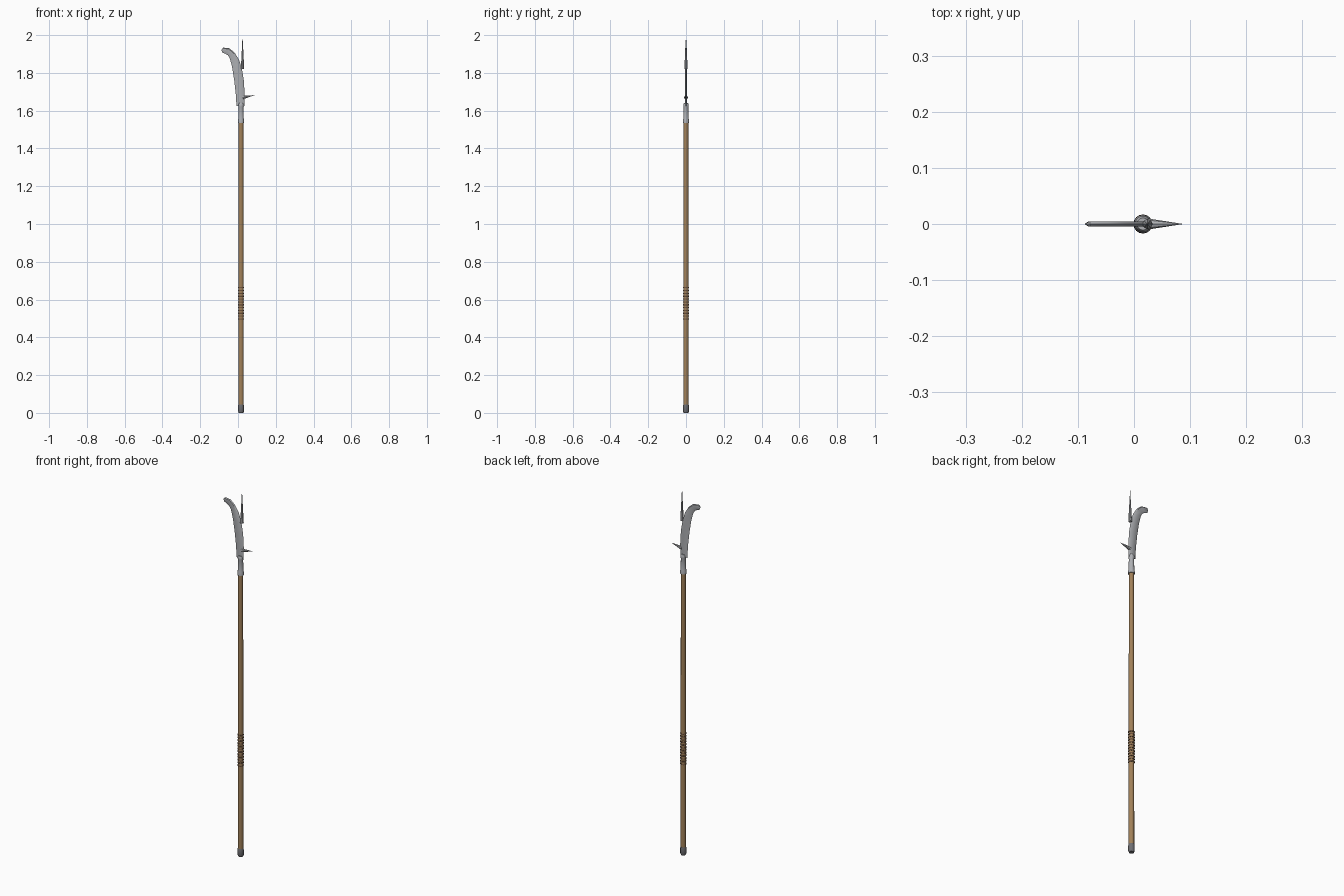
import bpy, bmesh, math
from mathutils import Vector

if "Cube" in bpy.data.objects:
    bpy.data.objects.remove(bpy.data.objects["Cube"])

CX = 0.016  # pole axis

def mat(name, c):
    m = bpy.data.materials.new(name)
    m.diffuse_color = (*c, 1)
    m.use_nodes = True
    m.node_tree.nodes["Principled BSDF"].inputs["Base Color"].default_value = m.diffuse_color
    return m

wood = mat("wood", (0.36, 0.22, 0.10))
leather = mat("leather", (0.16, 0.09, 0.05))
steel = mat("steel", (0.42, 0.43, 0.45))
iron = mat("dark_iron", (0.16, 0.16, 0.17))

def add(name, bm, m, smooth=True):
    bmesh.ops.recalc_face_normals(bm, faces=bm.faces)
    me = bpy.data.meshes.new(name)
    bm.to_mesh(me)
    bm.free()
    ob = bpy.data.objects.new(name, me)
    bpy.context.collection.objects.link(ob)
    me.materials.append(m)
    if smooth:
        bpy.ops.object.select_all(action='DESELECT')
        ob.select_set(True)
        bpy.context.view_layer.objects.active = ob
        bpy.ops.object.shade_smooth_by_angle(angle=math.radians(35))
    return ob

def lathe(name, prof, sides, m, smooth=True):
    """Stack of rings (radius, z) around the pole axis, capped at both ends."""
    bm = bmesh.new()
    rings = [[bm.verts.new((CX + r * math.cos(2 * math.pi * i / sides),
                            r * math.sin(2 * math.pi * i / sides), z))
              for i in range(sides)] for r, z in prof]
    for a, b in zip(rings, rings[1:]):
        for i in range(sides):
            j = (i + 1) % sides
            bm.faces.new((a[i], a[j], b[j], b[i]))
    bm.faces.new(rings[0][::-1])
    bm.faces.new(rings[-1])
    return add(name, bm, m, smooth)

def spike(name, base, tip, r, sides, m):
    base, tip = Vector(base), Vector(tip)
    d = tip - base
    bm = bmesh.new()
    bmesh.ops.create_cone(bm, cap_ends=True, segments=sides, radius1=r, radius2=0, depth=d.length)
    bmesh.ops.remove_doubles(bm, verts=bm.verts, dist=1e-6)
    bmesh.ops.transform(bm, verts=bm.verts, matrix=d.to_track_quat('Z', 'Y').to_matrix().to_4x4())
    bmesh.ops.translate(bm, verts=bm.verts, vec=(base + tip) / 2)
    return add(name, bm, m, False)

# Pole, butt cap and socket
lathe("pole", [(0.0138, 0.02), (0.0132, 0.9), (0.0125, 1.56)], 12, wood)
lathe("butt_cap", [(0.012, 0), (0.0155, 0.008), (0.0155, 0.036), (0.014, 0.045)], 12, iron)
lathe("socket", [(0.0165, 1.535), (0.0165, 1.548), (0.0145, 1.556), (0.0125, 1.615),
                 (0.0145, 1.622), (0.0145, 1.632), (0.011, 1.64)], 12, steel)

# Grip wrapping: stacked rings
for i in range(12):
    bpy.ops.mesh.primitive_torus_add(major_radius=0.0135, minor_radius=0.0035,
                                     major_segments=16, minor_segments=6,
                                     location=(CX, 0, 0.497 + i * 0.0151))
    ob = bpy.context.object
    ob.name = f"grip_wrap_{i + 1}"
    ob.data.materials.append(leather)
    bpy.ops.object.shade_smooth_by_angle(angle=math.radians(60))

# Hooked blade: cutting edge and back edge, from socket to tip (x, z)
cutting = [(-0.008, 1.625), (-0.012, 1.69), (-0.020, 1.76), (-0.031, 1.83), (-0.042, 1.873),
           (-0.053, 1.893), (-0.068, 1.902), (-0.083, 1.908)]
back = [(0.034, 1.625), (0.035, 1.69), (0.031, 1.76), (0.021, 1.82), (0.005, 1.87),
        (-0.018, 1.907), (-0.045, 1.930), (-0.078, 1.934)]
bm = bmesh.new()
rows = []
for (ax, az), (bx, bz) in zip(cutting, back):
    A, B = Vector((ax, 0, az)), Vector((bx, 0, bz))
    # flattened hexagonal section with a bevelled edge on both sides
    sec = [(0, 0), (0.3, -1), (0.85, -1), (1, 0), (0.85, 1), (0.3, 1)]
    rows.append([bm.verts.new(A.lerp(B, t) + Vector((0, 0.0045 * s, 0))) for t, s in sec])
for a, b in zip(rows, rows[1:]):
    for i in range(6):
        j = (i + 1) % 6
        bm.faces.new((a[i], a[j], b[j], b[i]))
bm.faces.new(rows[0])
end = bm.verts.new((-0.088, 0, 1.922))
for i in range(6):
    bm.faces.new((rows[-1][i], rows[-1][(i + 1) % 6], end))
add("blade", bm, steel)

# Top and rear spikes
spike("top_spike", (0.024, 0, 1.82), (0.024, 0, 2.0), 0.009, 8, steel)
spike("rear_spike", (0.024, 0, 1.670), (0.088, 0, 1.682), 0.010, 8, steel)
